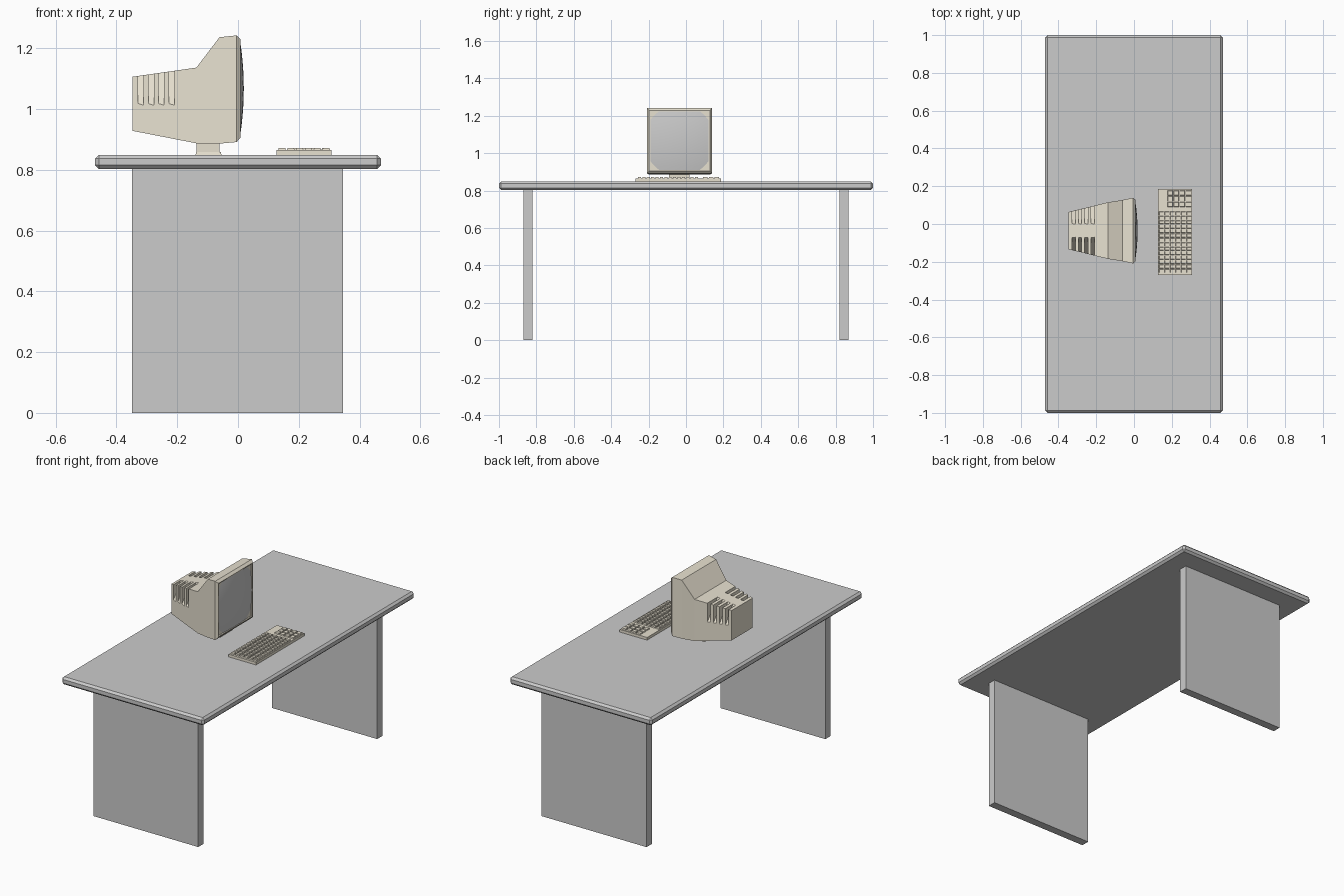
import bpy, bmesh
from mathutils import Vector

if "Cube" in bpy.data.objects:
    bpy.data.objects.remove(bpy.data.objects["Cube"])

beige = bpy.data.materials.new("beige_plastic")
beige.diffuse_color = (0.80, 0.75, 0.63, 1)
beige.use_nodes = True
beige.node_tree.nodes["Principled BSDF"].inputs["Base Color"].default_value = beige.diffuse_color
YC = -0.035  # monitor centre line


def finish(name, bm, mat=None):
    bmesh.ops.recalc_face_normals(bm, faces=bm.faces)
    me = bpy.data.meshes.new(name)
    bm.to_mesh(me)
    bm.free()
    ob = bpy.data.objects.new(name, me)
    bpy.context.collection.objects.link(ob)
    if mat:
        me.materials.append(mat)
    return ob


def loft(bm, rings):
    """Skin closed rings of points and cap both ends."""
    vs = [[bm.verts.new(p) for p in r] for r in rings]
    n = len(vs[0])
    for a, b in zip(vs, vs[1:]):
        for i in range(n):
            bm.faces.new((a[i], a[(i + 1) % n], b[(i + 1) % n], b[i]))
    bm.faces.new(vs[0])
    bm.faces.new(vs[-1])


def slab(bm, x, y, z, taper=0.0):
    """Box from ranges, the top optionally drawn in."""
    loft(bm, [[(x[0] + t, y[0] + t, h), (x[1] - t, y[0] + t, h),
               (x[1] - t, y[1] - t, h), (x[0] + t, y[1] - t, h)]
              for h, t in ((z[0], 0), (z[1], taper))])


def box(name, x, y, z, mat=None, taper=0.0):
    bm = bmesh.new()
    slab(bm, x, y, z, taper)
    return finish(name, bm, mat)


# Desk: chamfered top and two panel legs
top = box("desk_top", (-0.47, 0.47), (-1, 1), (0.803, 0.849))
bev = top.modifiers.new("chamfer", 'BEVEL')
bev.width = 0.012
bev.segments = 1
for side, s in (("left", -1), ("right", 1)):
    box(side + "_leg", (-0.348, 0.346), sorted((s * 0.82, s * 0.87)), (0, 0.804))

# Monitor case: rectangular sections (x, half width, bottom, top), with screen recess
sections = [(-0.347, 0.0985, 0.928, 1.106), (-0.137, 0.150, 0.887, 1.136),
            (-0.061, 0.162, 0.886, 1.236), (-0.005, 0.174, 0.891, 1.242),
            (0.009, 0.162, 0.906, 1.229), (0.009, 0.156, 0.911, 1.224),
            (0.001, 0.156, 0.911, 1.224)]
bm = bmesh.new()
loft(bm, [[(x, YC - w, b), (x, YC + w, b), (x, YC + w, t), (x, YC - w, t)]
          for x, w, b, t in sections])
case = finish("monitor_case", bm, beige)

# Vent cutters: slanted slots across both upper corners
bm = bmesh.new()
for xc in (-0.320, -0.286, -0.252, -0.218):
    f = (xc + 0.347) / 0.21
    w, t = 0.0985 + 0.0515 * f, 1.106 + 0.03 * f
    inner, outer = Vector((0.036, t)), Vector((w, 1.015))
    d = (outer - inner) * 0.25
    for s in (-1, 1):
        tri = [inner - d, outer + d, Vector((w + 0.1, t + 0.1))]
        loft(bm, [[(x, YC + s * p.x, p.y) for p in tri]
                  for x in (xc - 0.009, xc + 0.009)])
cutter = finish("vent_cutter", bm)
cutter.hide_render = True
cutter.hide_viewport = True
cutter.display_type = 'WIRE'
boo = case.modifiers.new("vents", 'BOOLEAN')
boo.operation = 'DIFFERENCE'
boo.solver = 'EXACT'
boo.object = cutter

# Bulging glass screen
bm = bmesh.new()
bmesh.ops.create_grid(bm, x_segments=16, y_segments=16, size=1)
for v in bm.verts:
    u, w = v.co.x, v.co.y
    v.co = (0.019 - 0.012 * (u * u + w * w), YC + 0.155 * u, 1.0675 + 0.156 * w)
screen = finish("screen", bm)
if screen.data.polygons[0].normal.x < 0:
    screen.data.flip_normals()
for p in screen.data.polygons:
    p.use_smooth = True

# Monitor stand
box("stand_base", (-0.14, -0.054), (YC - 0.06, YC + 0.06), (0.848, 0.859), beige, 0.003)
box("stand_neck", (-0.136, -0.061), (YC - 0.055, YC + 0.055), (0.857, 0.895), beige)

# Keyboard body and key blocks
box("keyboard_body", (0.127, 0.308), (-0.27, 0.186), (0.848, 0.865), beige)


def keys(name, x, y, rows, cols, gap):
    bm = bmesh.new()
    dx, dy = (x[1] - x[0]) / rows, (y[1] - y[0]) / cols
    for i in range(rows):
        for j in range(cols):
            a, b = x[0] + i * dx, y[0] + j * dy
            slab(bm, (a + gap, a + dx - gap), (b + gap, b + dy - gap),
                 (0.864, 0.872), 0.002)
    finish(name, bm, beige)


keys("main_keys", (0.130, 0.305), (-0.26, 0.068), 6, 14, 0.002)
keys("number_keys", (0.175, 0.305), (0.088, 0.18), 4, 3, 0.002)
